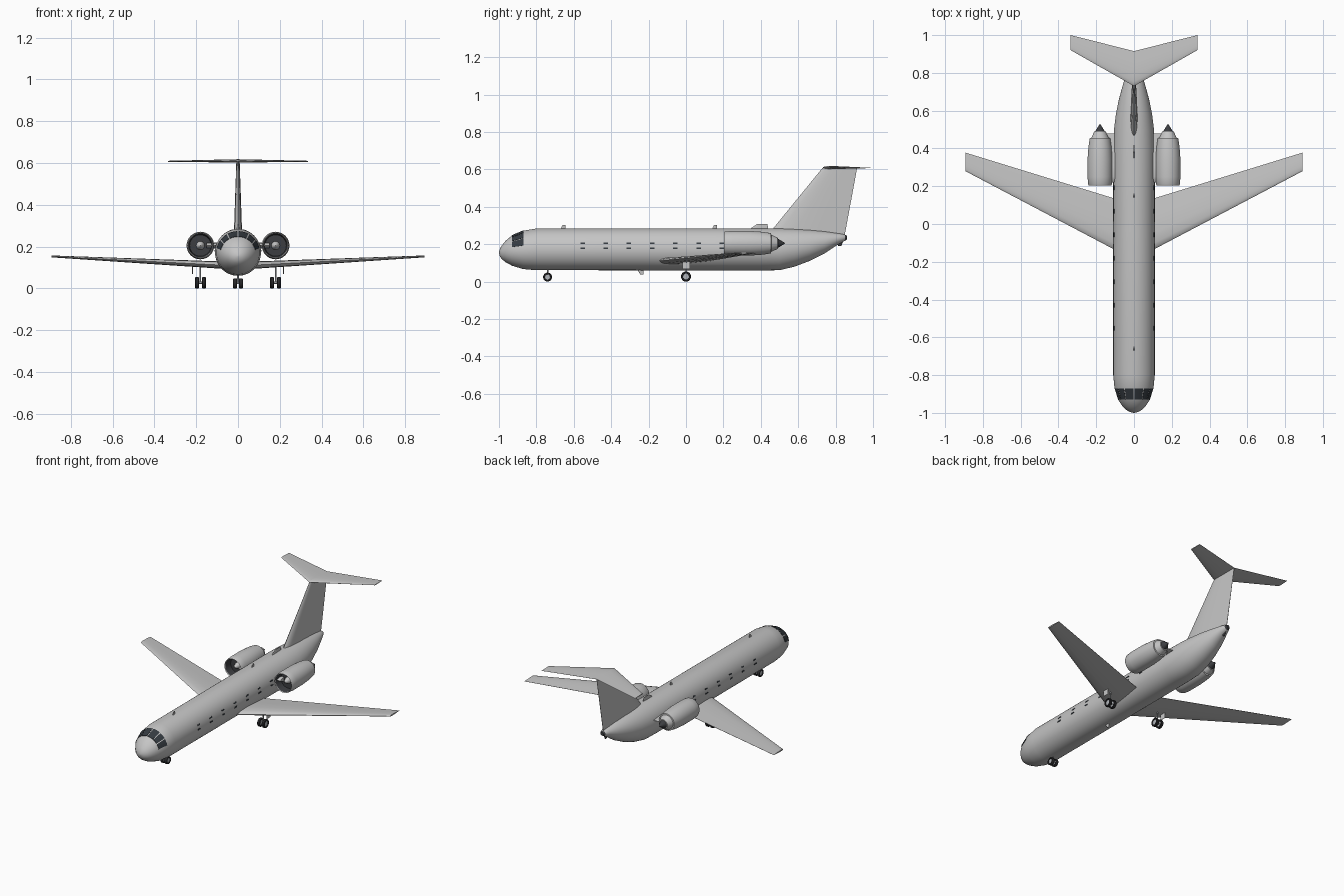
import bpy, bmesh, math

cube = bpy.data.objects.get("Cube")
if cube:
    bpy.data.objects.remove(cube, do_unlink=True)


def material(name, r, g, b):
    m = bpy.data.materials.new(name)
    m.use_nodes = True
    m.diffuse_color = (r, g, b, 1)
    m.node_tree.nodes["Principled BSDF"].inputs["Base Color"].default_value = (r, g, b, 1)
    return m


PAINT = material("light grey paint", 0.56, 0.56, 0.56)
GLASS = material("dark glass", 0.035, 0.043, 0.052)
DARK = material("dark metal", 0.045, 0.047, 0.052)
RUBBER = material("black rubber", 0.02, 0.02, 0.022)
METAL = material("wheel metal", 0.45, 0.47, 0.5)


def skin(name, rings, mats, seg_mats=None, mirror=False, angle=40):
    """Join closed rings of equal size and cap both ends."""
    bm = bmesh.new()
    loops = [[bm.verts.new(p) for p in ring] for ring in rings]
    n = len(loops[0])
    for i in range(len(loops) - 1):
        a, b = loops[i], loops[i + 1]
        for k in range(n):
            f = bm.faces.new((a[k], a[(k + 1) % n], b[(k + 1) % n], b[k]))
            f.material_index = seg_mats[i] if seg_mats else 0
    for loop, s in ((loops[0], 0), (loops[-1], -1)):
        bm.faces.new(loop).material_index = seg_mats[s] if seg_mats else 0
    bmesh.ops.recalc_face_normals(bm, faces=bm.faces)
    me = bpy.data.meshes.new(name)
    bm.to_mesh(me)
    bm.free()
    for m in mats:
        me.materials.append(m)
    ob = bpy.data.objects.new(name, me)
    bpy.context.collection.objects.link(ob)
    if mirror:
        ob.modifiers.new("Mirror", "MIRROR").use_mirror_merge = False
    bpy.ops.object.select_all(action="DESELECT")
    ob.select_set(True)
    bpy.context.view_layer.objects.active = ob
    bpy.ops.object.shade_smooth_by_angle(angle=math.radians(angle))
    return ob


def lathe(name, profile, centre, axis, mats, seg_mats=None, mirror=False, n=32):
    """Turn (distance, radius) pairs around a line along x, y or z."""
    rings = []
    for d, r in profile:
        ring = []
        for k in range(n):
            t = math.tau * k / n
            u, v = r * math.cos(t), r * math.sin(t)
            off = {"x": (d, u, v), "y": (u, d, v), "z": (u, v, d)}[axis]
            ring.append(tuple(c + o for c, o in zip(centre, off)))
        rings.append(ring)
    return skin(name, rings, mats, seg_mats, mirror)


# chord fraction and half thickness of the wing section
SECTION = [(0, 0), (0.03, 0.45), (0.12, 0.85), (0.32, 1), (0.65, 0.6), (1, 0.05)]


def foil(name, stations, upright=False, mirror=False, mat=PAINT):
    """Loft sections given as span, leading y, trailing y, offset, thickness."""
    outline = SECTION + [(c, -t) for c, t in SECTION[:0:-1]]
    rings = []
    for span, lead, trail, off, thick in stations:
        ring = []
        for c, t in outline:
            y, w = lead + c * (trail - lead), off + t * thick / 2
            ring.append((w, y, span) if upright else (span, y, w))
        rings.append(ring)
    return skin(name, rings, [mat], mirror=mirror, angle=30)


# fuselage: y, half width, bottom, top
HULL = [(-1, 0.002, 0.153, 0.157), (-0.995, 0.022, 0.135, 0.176),
        (-0.985, 0.04, 0.12, 0.193), (-0.965, 0.061, 0.104, 0.218),
        (-0.93, 0.084, 0.085, 0.247), (-0.87, 0.103, 0.067, 0.272),
        (-0.8, 0.11, 0.061, 0.284), (0.4, 0.11, 0.06, 0.285),
        (0.5, 0.106, 0.061, 0.285), (0.58, 0.096, 0.08, 0.282),
        (0.66, 0.08, 0.11, 0.277), (0.74, 0.058, 0.15, 0.269),
        (0.82, 0.031, 0.203, 0.257), (0.85, 0.018, 0.218, 0.251),
        (0.86, 0.01, 0.225, 0.245)]


def hull_point(y, degrees, lift=0.0):
    """Point on the fuselage, with the angle measured from the top."""
    for a, b in zip(HULL, HULL[1:]):
        if a[0] <= y <= b[0]:
            f = (y - a[0]) / (b[0] - a[0])
            _, w, low, high = (p + f * (q - p) for p, q in zip(a, b))
            break
    t = math.radians(degrees)
    return ((w + lift) * math.sin(t), y,
            (low + high) / 2 + ((high - low) / 2 + lift) * math.cos(t))


skin("fuselage", [[hull_point(s[0], 360 * k / 48) for k in range(48)] for s in HULL],
     [PAINT, DARK], [0] * (len(HULL) - 2) + [1])


def pane(name, y0, y1, a0, a1):
    rings = []
    for i in range(5):
        a = a0 + (a1 - a0) * i / 4
        rings.append([hull_point(y0, a, -0.004), hull_point(y1, a, -0.004),
                      hull_point(y1, a, 0.002), hull_point(y0, a, 0.002)])
    skin(name, rings, [GLASS], mirror=True)


# cockpit and cabin windows
for a0, a1 in ((2, 28), (31, 52), (55, 77)):
    pane("cockpit_window", -0.93, -0.87, a0, a1)
for i in range(7):
    y = -0.553 + 0.124 * i
    for a in (71, 84.5):
        pane("cabin_window", y - 0.012, y + 0.012, a, a + 4)

# wings and tail
foil("wings", [(0.04, -0.169, 0.115, 0.109, 0.036), (0.11, -0.132, 0.137, 0.113, 0.034),
               (0.893, 0.28, 0.378, 0.153, 0.009)], mirror=True)
foil("tail_fin", [(0.22, 0.415, 0.842, 0, 0.04), (0.283, 0.465, 0.855, 0, 0.038),
                  (0.608, 0.73, 0.915, 0, 0.016)], upright=True)
foil("tailplane", [(0, 0.73, 0.915, 0.61, 0.016), (0.335, 0.92, 1, 0.608, 0.005)],
     mirror=True)

# engines and pylons
NACELLE = [(0.222, 0.001), (0.232, 0.012), (0.255, 0.02), (0.255, 0.051), (0.22, 0.055),
           (0.208, 0.057), (0.204, 0.06), (0.21, 0.063), (0.25, 0.066), (0.34, 0.066),
           (0.41, 0.061), (0.455, 0.054), (0.456, 0.046), (0.49, 0.03), (0.491, 0.025),
           (0.53, 0.001)]
lathe("engines", NACELLE, (0.18, 0, 0.205), "y", [PAINT, DARK],
      [0, 0, 1, 1, 1] + [0] * 9 + [1], mirror=True, n=40)
foil("engine_pylons", [(0.07, 0.22, 0.478, 0.205, 0.03), (0.15, 0.22, 0.478, 0.205, 0.03)],
     mirror=True)

# aerials: root front, root back, tip front, tip back, root z, tip z
for y0, y1, t0, t1, low, high in ((-0.672, -0.645, -0.66, -0.645, 0.28, 0.303),
                                  (0.138, 0.165, 0.15, 0.165, 0.28, 0.303),
                                  (0.34, 0.44, 0.38, 0.435, 0.28, 0.308),
                                  (-0.26, -0.228, -0.245, -0.228, 0.065, 0.038)):
    foil("aerial", [(low, y0, y1, 0, 0.007), (high, t0, t1, 0, 0.005)], upright=True)
foil("tail_drain", [(0.215, 0.8, 0.84, 0, 0.012), (0.19, 0.815, 0.83, 0, 0.006)],
     upright=True, mat=DARK)


# landing gear
def wheel(name, x, y, r):
    tyre = [(-0.006, 0.001), (-0.006, 0.6 * r), (-0.009, 0.65 * r), (-0.009, 0.9 * r),
            (-0.006, r)]
    tyre += [(-d, q) for d, q in reversed(tyre)]
    lathe(name, tyre, (x, y, r), "x", [RUBBER, METAL], [1] + [0] * 7 + [1],
          mirror=True, n=24)


for x in (0.163, 0.196):
    wheel("main_wheel", x, 0, 0.027)
wheel("nose_wheel", 0.014, -0.74, 0.024)
lathe("main_axles", [(-0.017, 0.005), (0.017, 0.005)], (0.18, 0, 0.027), "x", [METAL],
      mirror=True, n=12)
lathe("main_struts", [(0.027, 0.004), (0.112, 0.004)], (0.18, 0, 0), "z", [METAL],
      mirror=True, n=12)
lathe("nose_strut", [(0.024, 0.004), (0.07, 0.004)], (0, -0.74, 0), "z", [METAL], n=12)
lathe("nose_axle", [(-0.014, 0.004), (0.014, 0.004)], (0, -0.74, 0.024), "x", [METAL], n=12)
foil("main_gear_doors", [(0.068, -0.02, 0.022, 0.218, 0.004),
                         (0.108, -0.02, 0.022, 0.218, 0.004)], upright=True, mirror=True)
